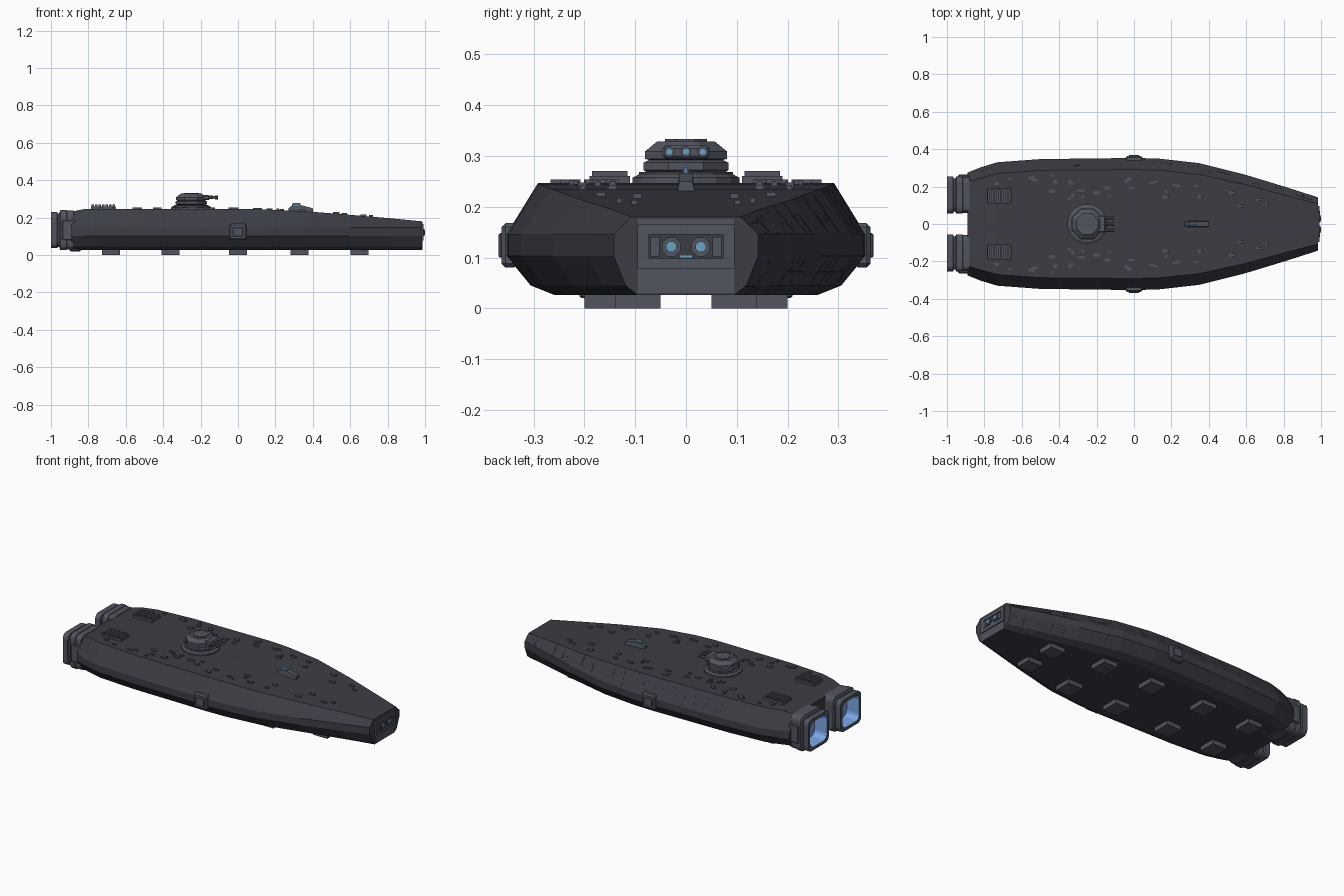
import bpy, bmesh, math, random
from mathutils import Vector, Matrix

random.seed(7)
old = bpy.data.objects.get("Cube")
if old:
    bpy.data.objects.remove(old)


def material(name, rgb):
    m = bpy.data.materials.new(name)
    m.use_nodes = True
    m.diffuse_color = (*rgb, 1)
    m.node_tree.nodes["Principled BSDF"].inputs["Base Color"].default_value = (*rgb, 1)
    return m


GREY = material("hull grey", (0.085, 0.09, 0.115))
DARK = material("seam dark grey", (0.045, 0.048, 0.06))
CYAN = material("light cyan", (0.15, 0.37, 0.54))
GLOW = material("engine blue", (0.2, 0.38, 0.78))


def finish(name, bm, mats, mirror=False, bevel=0):
    bmesh.ops.recalc_face_normals(bm, faces=bm.faces)
    me = bpy.data.meshes.new(name)
    bm.to_mesh(me)
    bm.free()
    for m in mats:
        me.materials.append(m)
    ob = bpy.data.objects.new(name, me)
    bpy.context.collection.objects.link(ob)
    if bevel:
        b = ob.modifiers.new("Bevel", 'BEVEL')
        b.width, b.segments = bevel, 1
    if mirror:
        ob.modifiers.new("Mirror", 'MIRROR').use_axis = (False, True, False)
    return ob


def add_box(bm, lo, hi):
    lo, hi = Vector(lo), Vector(hi)
    mat = Matrix.Translation((lo + hi) / 2) @ Matrix.Diagonal((*(hi - lo), 1))
    bmesh.ops.create_cube(bm, size=1, matrix=mat)


def boxes(name, spans, mat, mirror=False, bevel=0):
    bm = bmesh.new()
    for lo, hi in spans:
        add_box(bm, lo, hi)
    return finish(name, bm, [mat], mirror, bevel)


def loft(name, rings, mats, pick=lambda i: 0, mirror=False):
    bm = bmesh.new()
    vs = [[bm.verts.new(p) for p in r] for r in rings]
    n = len(rings[0])
    for i in range(len(vs) - 1):
        for j in range(n):
            k = (j + 1) % n
            f = bm.faces.new((vs[i][j], vs[i][k], vs[i + 1][k], vs[i + 1][j]))
            f.material_index = pick(i)
    bm.faces.new(vs[0])
    bm.faces.new(vs[-1]).material_index = pick(len(vs) - 2)
    return finish(name, bm, mats, mirror)


def lathe(name, center, profile, sides, mat, axis='Z', mirror=False):
    rings = []
    for r, h in profile:
        ring = []
        for k in range(sides):
            a = math.tau * (k + 0.5) / sides
            c, s = r * math.cos(a), r * math.sin(a)
            ring.append(Vector(center) + Vector((c, s, h) if axis == 'Z' else (h, c, s)))
        rings.append(ring)
    return loft(name, rings, [mat], mirror=mirror)


# Hull stations: x, belt half width, deck half width, deck height, keel half width
STATIONS = [(-0.89, .275, .225, .232, .19), (-0.82, .303, .245, .246, .215),
            (-0.73, .33, .27, .247, .235), (-0.5, .347, .287, .247, .25),
            (0, .353, .291, .247, .258), (0.13, .35, .288, .244, .255),
            (0.35, .325, .265, .235, .235), (0.6, .262, .21, .215, .18),
            (0.82, .195, .15, .196, .13), (0.985, .142, .107, .18, .095)]


def section(x):
    for a, b in zip(STATIONS, STATIONS[1:]):
        if x <= b[0] + 1e-6:
            break
    t = (x - a[0]) / (b[0] - a[0])
    w, d, zt, k = (p + (q - p) * t for p, q in zip(a[1:], b[1:]))
    pts = [(0, .026), (k, .026), (k + (w - k) * .5, .045), (w, .103), (w, .146), (d, zt), (0, zt)]
    return [Vector((x, y, z)) for y, z in pts]


rings = []
for s in STATIONS:
    half = section(s[0])
    rings.append(half + [Vector((p.x, -p.y, p.z)) for p in reversed(half[1:-1])])
loft("hull_core", rings, [DARK])


# Raised armour plates laid over each hull facet
def add_plate(bm, facet, x0, x1, v0, v1, lift, gap=0.0025):
    def at(x, v):
        s = section(x)
        return s[facet].lerp(s[facet + 1], v)
    s = section((x0 + x1) / 2)
    g = gap / max((s[facet + 1] - s[facet]).length, .01)
    a = v0 if (facet == 0 and v0 == 0) else v0 + g
    b = v1 if (facet == 5 and v1 == 1) else v1 - g
    low = [at(x0 + gap, a), at(x1 - gap, a), at(x1 - gap, b), at(x0 + gap, b)]
    n = (low[1] - low[0]).cross(low[3] - low[0]).normalized()
    lo = [bm.verts.new(p) for p in low]
    hi = [bm.verts.new(p + n * lift) for p in low]
    bm.faces.new(hi)
    for i in range(4):
        j = (i + 1) % 4
        bm.faces.new((lo[i], lo[j], hi[j], hi[i]))


def cuts(step):
    out = []
    for a, b in zip(STATIONS, STATIONS[1:]):
        n = max(1, round((b[0] - a[0]) / step))
        out += [a[0] + (b[0] - a[0]) * i / n for i in range(n)]
    return out + [STATIONS[-1][0]]


FACETS = [("keel_plates", 0, .12, ([0, .3, .65, 1], [0, .45, 1], [0, .25, .5, .75, 1])),
          ("bilge_plates", 1, .1, ([0, 1],)),
          ("lower_side_plates", 2, .085, ([0, 1], [0, .5, 1], [0, 1])),
          ("upper_side_plates", 4, .075, ([0, 1], [0, .6, 1], [0, 1], [0, .35, 1])),
          ("deck_plates", 5, .085, ([0, .2, .45, .7, 1], [0, .14, .3, .6, 1],
                                    [0, .25, .55, .85, 1], [0, .4, .65, 1]))]
for name, facet, step, layouts in FACETS:
    bm = bmesh.new()
    xs = cuts(step)
    for x0, x1 in zip(xs, xs[1:]):
        rows = random.choice(layouts)
        if facet == 5 and -0.46 < (x0 + x1) / 2 < -0.08:
            rows = [0, .2, .6, 1]
        for v0, v1 in zip(rows, rows[1:]):
            lift = random.choice((.003, .004, .005))
            if random.random() < .2 and x1 - x0 > .05:
                xm = (x0 + x1) / 2
                add_plate(bm, facet, x0, xm, v0, v1, lift)
                add_plate(bm, facet, xm, x1, v0, v1, lift)
            else:
                add_plate(bm, facet, x0, x1, v0, v1, lift)
    finish(name, bm, [GREY], mirror=True)

# Belt with a light strip between two rails
for name, v0, v1, lift, mat in (("belt_lower_rail", .02, .34, .005, GREY),
                                ("belt_light_strip", .34, .66, .003, CYAN),
                                ("belt_upper_rail", .66, .98, .005, GREY)):
    bm = bmesh.new()
    for a, b in zip(STATIONS, STATIONS[1:]):
        add_plate(bm, 3, a[0], b[0], v0, v1, lift, 0)
    finish(name, bm, [mat], mirror=True)

# Midship side hatches
boxes("side_hatch", [((-.045, .33, .08), (.045, .363, .168))], GREY, True, .008)
boxes("side_hatch_panel", [((-.028, .36, .1), (.028, .369, .148))], GREY, True, .003)

# Nose frame and lamps
boxes("nose_frame", [((.975, -.095, .078), (.993, .095, .098)), ((.975, -.095, .145), (.993, .095, .165)),
                     ((.975, -.095, .098), (.993, -.073, .145)), ((.975, .073, .098), (.993, .095, .145))], GREY)
boxes("nose_cap", [((.97, -.094, .03), (.987, .094, .176))], GREY)
boxes("nose_panel", [((.98, -.073, .098), (.989, .073, .145))], DARK)
boxes("nose_blocks", [((.985, .052, .102), (.994, .07, .14))], GREY, True)
boxes("nose_light_bar", [((.985, -.012, .1), (.991, .012, .104))], CYAN)
lathe("nose_lamp_ring", (0, .029, .121), [(.02, .98), (.02, .996)], 8, GREY, 'X', True)
lathe("nose_lamp", (0, .029, .121), [(.011, .98), (.011, 1.0)], 8, CYAN, 'X', True)


# Twin engines with hollow nozzles
def nozzle_ring(x, hy, hz, r=.03):
    pts = []
    for q, (sy, sz) in enumerate(((1, 1), (-1, 1), (-1, -1), (1, -1))):
        for k in range(4):
            a = math.pi / 2 * (q + k / 3)
            pts.append((x, .155 + sy * (hy - r) + r * math.cos(a), .133 + sz * (hz - r) + r * math.sin(a)))
    return pts


outer = [(-.82, .088, .098), (-.878, .088, .098), (-.88, .096, .104), (-.915, .096, .104),
         (-.918, .1, .107), (-.95, .1, .107), (-.956, .089, .09), (-.964, .089, .09),
         (-.967, .099, .096), (-1, .099, .096), (-1, .08, .077), (-.925, .068, .065)]
loft("engine", [nozzle_ring(*o) for o in outer], [GREY, GLOW], lambda i: int(i >= 10), True)
boxes("engine_side_brackets", [((-.94, .235, .08), (-.86, .264, .185)),
                               ((-.9, .1, .02), (-.84, .21, .05))], GREY, True, .004)

# Main turret with triple guns
T = (-.25, 0, 0)
lathe("turret_base", T, [(.107, .245), (.107, .257), (.094, .264), (.094, .268)], 16, GREY)
lathe("turret_ring", T, [(.08, .265), (.09, .272), (.09, .287), (.078, .292)], 8, GREY)
lathe("turret_head", T, [(.07, .29), (.087, .294), (.087, .309), (.062, .328), (.045, .328),
                         (.045, .333)], 8, GREY)
boxes("gun_mantlet", [((-.2, -.046, .295), (-.152, .046, .32))], GREY, False, .005)
for name, y in (("left_gun", .033), ("middle_gun", 0), ("right_gun", -.033)):
    lathe(name, (0, y, .308), [(.01, -.18), (.01, -.135), (.007, -.135), (.007, -.122),
                               (.011, -.122), (.011, -.108)], 8, GREY, 'X')
    lathe(name + "_tip", (0, y, .308), [(.006, -.11), (.006, -.106)], 8, CYAN, 'X')

# Forward sensor fin
fin = [(.27, .012, .25), (.29, .018, .265), (.34, .018, .266), (.4, .018, .25)]
loft("sensor_fin", [[(x, -w, .22), (x, w, .22), (x, w * .75, z), (x, -w * .75, z)]
                    for x, w, z in fin], [GREY])
boxes("sensor_light", [((.29, -.006, .26), (.335, .006, .277))], CYAN, False, .003)

# Aft deck vents with slats
boxes("vent_base", [((-.785, .11, .24), (-.655, .19, .26))], GREY, True)
boxes("vent_slats", [((-.782 + i * .0186, .115, .255), (-.77 + i * .0186, .185, .27))
                     for i in range(7)], GREY, True)

# Small deck fittings
spans = []
for i in range(34):
    x = random.uniform(-.75, .8)
    s = section(x)
    y = s[5].y * random.uniform(.45, .92)
    w = random.uniform(.006, .014)
    spans.append(((x, y - w, s[5].z - .008), (x + random.uniform(.01, .035), y + w * .4, s[5].z + .007)))
boxes("deck_fittings", spans, GREY, True)

# Landing pads under the keel
pads = [((x - .048, .095 if x < .6 else .05, 0), (x + .048, .2 if x < .6 else .14, .03))
        for x in (-.68, -.36, 0, .33, .65)]
boxes("landing_pads", pads, GREY, True)
